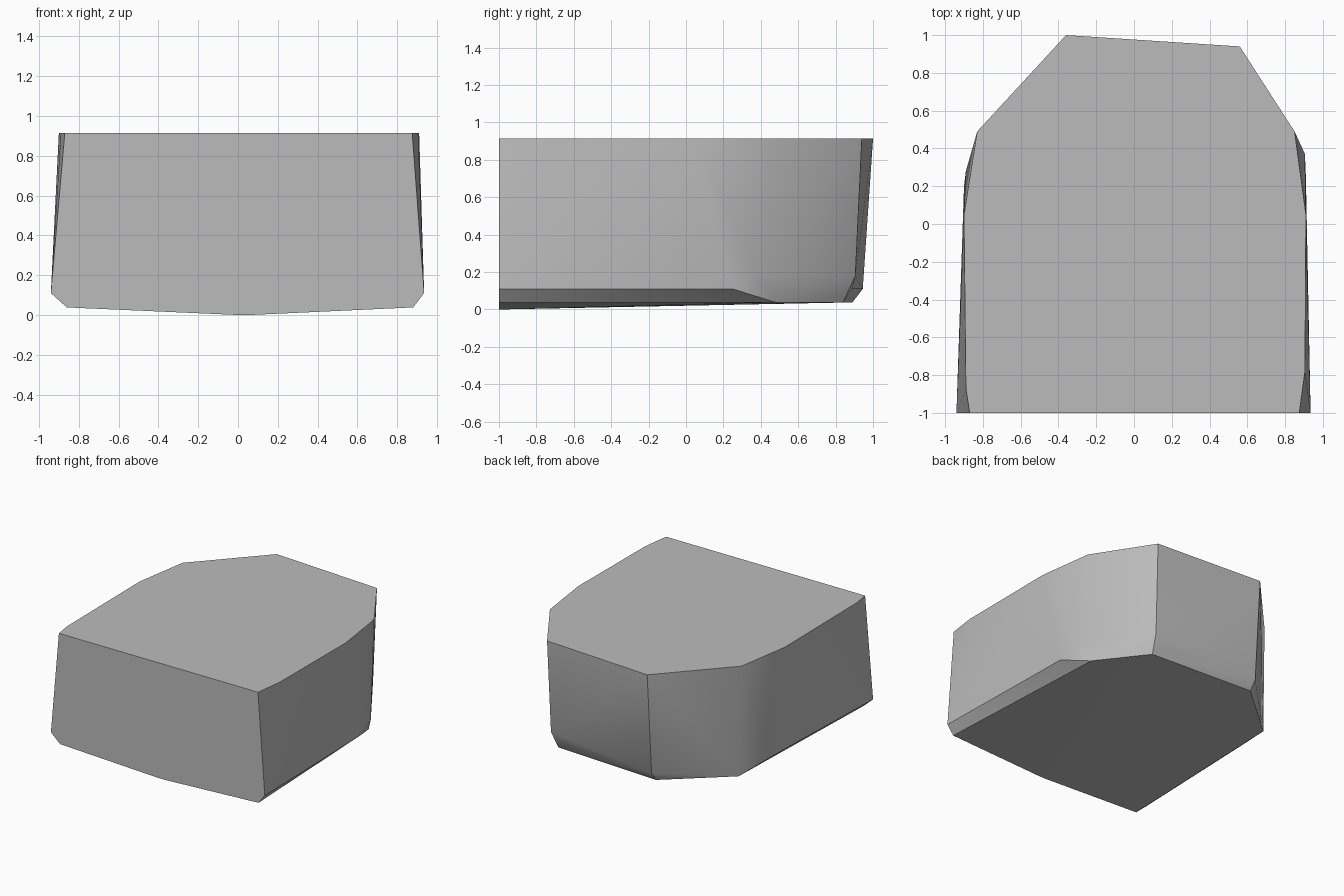
import bpy
import bmesh
import math

default_cube = bpy.data.objects.get("Cube")
if default_cube:
    bpy.data.objects.remove(default_cube, do_unlink=True)


def flat_material(name, colour):
    material = bpy.data.materials.new(name)
    material.use_nodes = True
    material.diffuse_color = colour
    shader = next(n for n in material.node_tree.nodes if n.type == "BSDF_PRINCIPLED")
    shader.inputs["Base Color"].default_value = colour
    shader.inputs["Roughness"].default_value = 0.8
    return material


def ring(outline, height):
    """Lift a plan outline to one height."""
    return [(x, y, height) for x, y in outline]


# Flat top, with tapering rear corners
top = ring([(-0.87, -1), (0.875, -1), (0.905, -0.78), (0.91, 0.05), (0.85, 0.49),
            (0.56, 0.94), (-0.36, 1), (-0.83, 0.49), (-0.9, 0.05), (-0.89, -0.87)], 0.913)

# Shoulder above the chamfered lower edge
shoulder = ring([(-0.94, -1), (0.935, -1), (0.91, 0.25), (0.46, 0.89),
                 (-0.36, 0.945), (-0.9, 0.2)], 0.11)
corners = ring([(0.905, 0.37), (0.55, 0.905), (-0.89, 0.28)], 0.18)

# Underside, sagging slightly along the front
base = ring([(-0.86, -1), (0.88, -1), (0.81, 0.48), (0.53, 0.84),
             (-0.36, 0.89), (-0.81, 0.5)], 0.038)
keel = ring([(0, -1), (0.06, -1)], 0)

# Wrap the rings in one faceted solid
bm = bmesh.new()
for point in top + shoulder + corners + base + keel:
    bm.verts.new(point)
hull = bmesh.ops.convex_hull(bm, input=bm.verts)
unused = {v for v in hull["geom_interior"] + hull["geom_unused"]
          if isinstance(v, bmesh.types.BMVert)}
bmesh.ops.delete(bm, geom=list(unused), context="VERTS")
bmesh.ops.dissolve_limit(bm, angle_limit=math.radians(0.5),
                         verts=bm.verts, edges=bm.edges)
bmesh.ops.recalc_face_normals(bm, faces=bm.faces)

mesh = bpy.data.meshes.new("stone_block")
bm.to_mesh(mesh)
bm.free()
block = bpy.data.objects.new("stone_block", mesh)
bpy.context.collection.objects.link(block)
mesh.materials.append(flat_material("stone grey", (0.5, 0.5, 0.5, 1)))

# Soften only the shallow creases
bpy.ops.object.select_all(action="DESELECT")
block.select_set(True)
bpy.context.view_layer.objects.active = block
bpy.ops.object.shade_smooth_by_angle(angle=math.radians(30))
